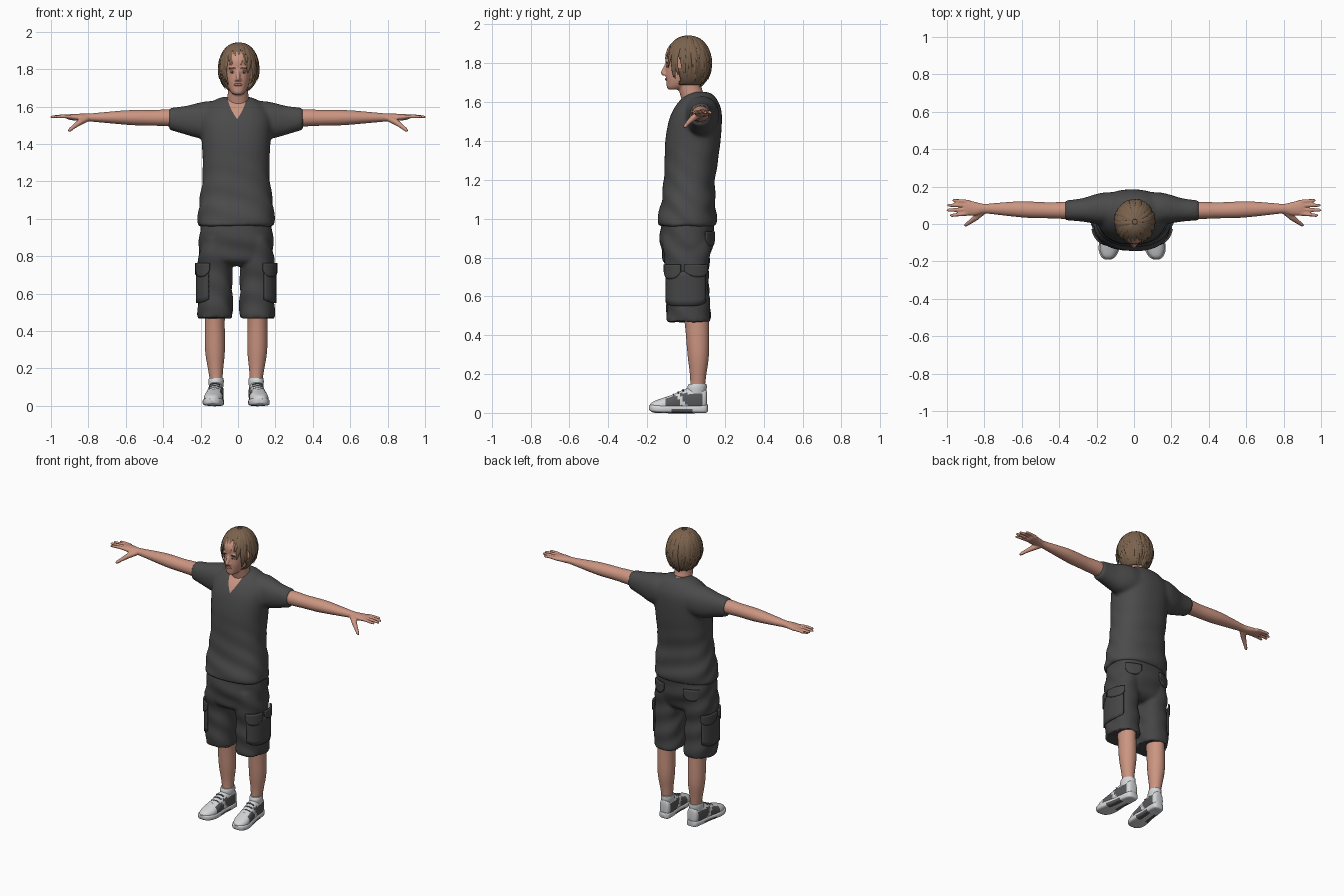
import bpy, bmesh, math, random
from mathutils import Vector, Matrix

random.seed(4)
if "Cube" in bpy.data.objects:
    bpy.data.objects.remove(bpy.data.objects["Cube"])

def material(name, *rgb):
    m = bpy.data.materials.new(name)
    m.use_nodes = True
    m.diffuse_color = (*rgb, 1)
    m.node_tree.nodes["Principled BSDF"].inputs["Base Color"].default_value = (*rgb, 1)
    return m

SKIN = material("skin", .60, .30, .22)
LIPS = material("lips", .42, .16, .13)
SHIRT = material("shirt_grey", .07, .07, .07)
SHORTS = material("shorts_grey", .06, .06, .06)
HAIR = material("hair_brown", .20, .125, .075)
LIGHT = material("shoe_light", .66, .67, .68)
DARK = material("shoe_dark", .10, .10, .105)
WHITE = material("eye_white", .60, .55, .52)
IRIS = material("eye_dark", .05, .03, .02)
CX = -.01  # the body sits slightly off centre

def bridge(bm, rings):
    rings = [[bm.verts.new(c) for c in ring] for ring in rings]
    n = len(rings[0])
    for r, q in zip(rings, rings[1:]):
        for i in range(n):
            bm.faces.new((r[i], r[(i + 1) % n], q[(i + 1) % n], q[i]))
    bm.faces.new(rings[0][::-1])
    bm.faces.new(rings[-1])

def smooth_rows(rows, k=4):
    """Catmull-Rom interpolation of cross-section rows."""
    out = []
    for i in range(len(rows) - 1):
        near = [rows[min(max(i + j, 0), len(rows) - 1)] for j in (-1, 0, 1, 2)]
        for t in (s / k for s in range(k)):
            out.append([b + .5 * t * (c - a + t * (2 * a - 5 * b + 4 * c - d + t * (3 * (b - c) + d - a)))
                        for a, b, c, d in zip(*near)])
    return out + [rows[-1]]

def loft(bm, axis, rows, n=32, p=2.0):
    """Rows are (position on axis, centre a, centre b, half a, half b)."""
    rings = []
    for t, a, b, ra, rb in smooth_rows(rows):
        ring = []
        for i in range(n):
            c, s = math.cos(math.tau * i / n), math.sin(math.tau * i / n)
            u = a + ra * math.copysign(abs(c) ** (2 / p), c)
            v = b + rb * math.copysign(abs(s) ** (2 / p), s)
            ring.append({"z": (u, v, t), "x": (t, u, v), "y": (u, t, v)}[axis])
        rings.append(ring)
    bridge(bm, rings)

def upright(rows, cx=0):
    """Rows (z, front, back, half width) to loft rows."""
    return [(z, cx, (f + b) / 2, w, (b - f) / 2) for z, f, b, w in rows]

def tube(bm, pts, radii, ups=None, flat=1.0, n=8):
    pts, rings = [Vector(q) for q in pts], []
    for i, q in enumerate(pts):
        d = (pts[min(i + 1, len(pts) - 1)] - pts[max(i - 1, 0)]).normalized()
        side = d.cross(ups[i] if ups else Vector((0, 0, 1))).normalized()
        up = side.cross(d) * flat
        rings.append([q + radii[i] * (side * math.cos(math.tau * j / n) + up * math.sin(math.tau * j / n))
                      for j in range(n)])
    bridge(bm, rings)

def ball(bm, loc, size, u=16, v=10):
    bmesh.ops.create_uvsphere(bm, u_segments=u, v_segments=v, radius=1,
                              matrix=Matrix.Translation(loc) @ Matrix.Diagonal((*size, 1)))

def finish(name, bm, mats, s=1, ox=0, remesh=0, smooth=3, solid=0):
    for v in bm.verts:
        v.co.x = ox + s * v.co.x
    bmesh.ops.recalc_face_normals(bm, faces=bm.faces)
    me = bpy.data.meshes.new(name)
    bm.to_mesh(me)
    bm.free()
    ob = bpy.data.objects.new(name, me)
    bpy.context.collection.objects.link(ob)
    for m in mats:
        me.materials.append(m)
    bpy.ops.object.select_all(action="DESELECT")
    ob.select_set(True)
    bpy.context.view_layer.objects.active = ob
    if remesh:
        m = ob.modifiers.new("union", "REMESH")
        m.mode, m.voxel_size = "VOXEL", remesh
        ob.modifiers.new("soften", "SMOOTH").iterations = smooth
        for m in ("union", "soften"):
            bpy.ops.object.modifier_apply(modifier=m)
    if solid:
        m = ob.modifiers.new("thickness", "SOLIDIFY")
        m.thickness, m.offset = solid, 1
    bpy.ops.object.shade_smooth_by_angle(angle=math.radians(50))
    return ob

def folded(ob, top):
    """Soft cloth folds that fade out towards the top."""
    bm = bmesh.new()
    bm.from_mesh(ob.data)
    for v in bm.verts:
        wave = math.sin(v.co.z * 48 + v.co.x * 14 + 4 * math.sin(v.co.y * 12))
        v.co += v.normal * .0035 * max(0, min(1, (top - v.co.z) * 3)) * wave
    return bm

# Shirt: torso and sleeves in one surface, cut to a V neck
bm = bmesh.new()
loft(bm, "z", upright([(.96, -.148, .152, .203), (1.0, -.145, .158, .205), (1.1, -.125, .15, .195),
                       (1.2, -.115, .15, .181), (1.3, -.11, .165, .179), (1.4, -.107, .178, .183),
                       (1.5, -.09, .185, .19), (1.56, -.066, .182, .18), (1.605, -.035, .165, .15),
                       (1.638, 0, .14, .11), (1.652, .03, .11, .07)], CX), 40, 2.3)
for s in (1, -1):
    loft(bm, "x", [(CX + s * x, y, z, ry, rz) for x, y, z, ry, rz in (
        (.05, .08, 1.53, .09, .09), (.14, .082, 1.53, .088, .1), (.2, .08, 1.526, .078, .095),
        (.27, .075, 1.527, .062, .077), (.36, .073, 1.535, .053, .058))], 28, 2.2)
shirt = finish("shirt", bm, [SHIRT, SKIN], remesh=.011, smooth=6)
bm = folded(shirt, 1.4)
tip = Vector((-.005, -.075, 1.535))
cuts = [Vector((-1.1 * s, -.62, 1)) for s in (1, -1)]
for nrm in cuts:
    bmesh.ops.bisect_plane(bm, geom=bm.verts[:] + bm.edges[:] + bm.faces[:], plane_co=tip, plane_no=nrm)
for f in bm.faces:
    f.material_index = int(all((f.calc_center_median() - tip).dot(c) > 0 for c in cuts))
bm.to_mesh(shirt.data)

# Shorts: hips and two legs
bm = bmesh.new()
loft(bm, "z", upright([(.75, -.07, .07, .1), (.78, -.115, .115, .185), (.84, -.128, .132, .197),
                       (.9, -.135, .145, .197), (1.0, -.125, .145, .185)], CX), 40, 2.4)
for s in (1, -1):
    loft(bm, "z", upright([(.47, -.1, .127, .093), (.52, -.1, .125, .094), (.6, -.1, .12, .092),
                           (.7, -.1, .115, .09), (.8, -.115, .122, .09), (.9, -.12, .13, .07)],
                          CX + s * .112), 32, 2.3)
shorts = finish("shorts", bm, [SHORTS], remesh=.01, smooth=4)
folded(shorts, 1.2).to_mesh(shorts.data)

def cloth_patch(name, s, x0, rx, ry, a0, a1, z0, z1, curve):
    """Curved plate wrapped round an upright oval, with a rounded lower edge."""
    bm, cols, last = bmesh.new(), 14, None
    for i in range(cols + 1):
        a = math.radians(a0 + (a1 - a0) * i / cols)
        c, sn = math.cos(a), math.sin(a)
        x = x0 + rx * math.copysign(abs(c) ** .87, c)
        y = .008 + ry * math.copysign(abs(sn) ** .87, sn)
        low = z0 + curve * abs(2 * i / cols - 1) ** 3
        col = [bm.verts.new((x, y, low + (z1 - low) * j / 6)) for j in range(7)]
        for j in range(6 if last else 0):
            bm.faces.new((last[j], col[j], col[j + 1], last[j + 1]))
        last = col
    finish(name, bm, [SHORTS], s, CX, solid=.01)

def turned(bm):
    """Set a shoe part under its leg with the toe a little outward."""
    for v in bm.verts:
        v.co.x += .112 - .09 * v.co.y
    bmesh.ops.recalc_face_normals(bm, faces=bm.faces)
    return [(f, f.calc_center_median()) for f in bm.faces]

for s, side in ((1, "left"), (-1, "right")):
    cloth_patch(side + "_cargo_pocket", s, .112, .093, .11, -72, 52, .55, .73, .02)
    cloth_patch(side + "_front_flap", s, .112, .098, .116, -76, -14, .69, .765, .035)
    cloth_patch(side + "_rear_flap", s, .112, .098, .116, -6, 56, .70, .765, .03)
    cloth_patch(side + "_back_pocket_flap", s, 0, .197, .138, 38, 72, .86, .935, .035)

    # Arm and hand
    bm = bmesh.new()
    loft(bm, "x", [(.25, .075, 1.535, .045, .046), (.36, .073, 1.54, .046, .046),
                   (.45, .073, 1.54, .043, .042), (.55, .076, 1.541, .044, .041),
                   (.62, .079, 1.542, .042, .037), (.72, .081, 1.542, .033, .028),
                   (.8, .082, 1.542, .026, .021), (.85, .082, 1.543, .037, .019),
                   (.9, .088, 1.544, .041, .015), (.915, .088, 1.544, .036, .009)], 24)
    for y0, y1, x1 in ((.056, .045, .985), (.078, .073, 1.003), (.1, .1, 1.0), (.119, .127, .972)):
        tube(bm, [(.88 + (x1 - .88) * t, y0 + (y1 - y0) * t, 1.544 + .004 * math.sin(3 * t))
                  for t in (0, .3, .6, .9, 1)], (.011, .0105, .0098, .0085, .005))
    tube(bm, [(.81, .065, 1.535), (.845, .035, 1.517), (.875, .012, 1.495),
              (.898, -.004, 1.476), (.905, -.01, 1.469)], (.018, .017, .0125, .0105, .006))
    finish(side + "_arm", bm, [SKIN], s, remesh=.0055, smooth=2)

    # Lower leg
    bm = bmesh.new()
    loft(bm, "z", [(z, x, (f + b) / 2, w, (b - f) / 2) for z, x, f, b, w in (
        (.09, .106, .02, .095, .033), (.14, .107, .022, .098, .034), (.2, .11, .02, .105, .041),
        (.3, .113, .008, .118, .053), (.45, .114, -.005, .118, .053), (.55, .112, -.02, .115, .055))])
    finish(side + "_lower_leg", bm, [SKIN], s, CX)

    # Shoe: sole, two-tone upper, collar and laces
    bm = bmesh.new()
    loft(bm, "y", [(.112, 0, .024, .018, .018), (.1, 0, .021, .036, .021), (.05, 0, .02, .043, .02),
                   (-.02, 0, .02, .045, .02), (-.09, 0, .02, .055, .02), (-.14, 0, .021, .054, .02),
                   (-.175, 0, .024, .038, .018), (-.19, 0, .027, .015, .012)], 24, 4)
    for f, c in turned(bm):
        f.material_index = int(-.07 < c.y < .03 and c.z < .022)
    finish(side + "_shoe_sole", bm, [LIGHT, DARK], s, CX)
    bm = bmesh.new()
    loft(bm, "y", [(.108, 0, .07, .015, .035), (.1, 0, .07, .033, .055), (.065, 0, .066, .04, .066),
                   (.02, 0, .064, .041, .066), (-.03, 0, .055, .042, .057), (-.08, 0, .044, .048, .046),
                   (-.13, 0, .036, .049, .037), (-.17, 0, .03, .034, .028), (-.185, 0, .03, .015, .014)],
         28, 2.4)
    for f, c in turned(bm):
        stripe = -.035 < c.y + (c.z - .06) * .6 < -.012
        f.material_index = int(abs(f.normal.x) > .55 and -.11 < c.y < .085 and c.z < .1 and not stripe)
    finish(side + "_shoe_upper", bm, [LIGHT, DARK], s, CX)
    bm = bmesh.new()
    loft(bm, "z", [(.1, 0, .055, .038, .047), (.13, 0, .057, .041, .05), (.148, 0, .06, .039, .046)])
    turned(bm)
    finish(side + "_shoe_collar", bm, [LIGHT], s, CX)
    bm = bmesh.new()
    for i in range(4):
        tube(bm, [(x, -.015 - .024 * i, .118 - .0115 * i - 9 * x * x)
                  for x in (-.026, -.013, 0, .013, .026)], [.0045] * 5)
    turned(bm)
    finish(side + "_laces", bm, [DARK], s, CX)

# Neck and head with nose, brows and ears
bm = bmesh.new()
loft(bm, "z", upright([(1.56, -.01, .12, .075), (1.62, -.025, .1, .06), (1.67, -.038, .082, .055),
                       (1.74, -.045, .075, .056)]))
loft(bm, "z", upright([(1.664, -.088, -.03, .02), (1.674, -.098, -.005, .035), (1.70, -.101, .045, .052),
                       (1.74, -.105, .08, .064), (1.79, -.103, .1, .071), (1.85, -.105, .105, .073),
                       (1.9, -.075, .085, .058), (1.925, -.03, .05, .03)]), 36, 2.2)
tube(bm, [(0, -.098, 1.80), (0, -.108, 1.775), (0, -.119, 1.752), (0, -.113, 1.738)],
     (.008, .010, .013, .010), [Vector((0, -1, .2))] * 4)
for s in (1, -1):
    ball(bm, (s * .011, -.107, 1.743), (.008, .009, .007))
    ball(bm, (s * .03, -.094, 1.805), (.022, .011, .007))
    ball(bm, (s * .074, .015, 1.77), (.01, .02, .032))
finish("head", bm, [SKIN], remesh=.0055)
for name, mat, x, y, z, size in (("eye", WHITE, .031, -.097, 1.784, (.013, .0045, .006)),
                                 ("iris", IRIS, .031, -.0995, 1.784, (.006, .0035, .0055)),
                                 ("eyebrow", IRIS, .031, -.1025, 1.806, (.018, .004, .003)),
                                 ("lips", LIPS, .008, -.103, 1.717, (.014, .0048, .0065))):
    bm = bmesh.new()
    for s in (1, -1):
        ball(bm, (s * x, y, z), size)
    finish(name, bm, [mat])

# Hair: a cap open at the face, covered by layered locks
HC, HR = Vector((.004, .012, 1.802)), Vector((.102, .112, .132))
bm = bmesh.new()
ball(bm, HC, HR, 40, 28)
spots = [(f, f.calc_center_median()) for f in bm.faces]
bmesh.ops.delete(bm, context="FACES", geom=[f for f, c in spots if c.z < (1.855 if c.y < -.03 else 1.69)])
finish("hair_cap", bm, [HAIR], solid=.004)
bm = bmesh.new()
for layer in range(4):
    for i in range(26):
        a = math.tau * (i + layer * .37 + random.uniform(-.3, .3)) / 26
        front, back = max(0, -math.sin(a)), max(0, math.sin(a))
        end_z = 1.715 - .035 * back + (.115 if front > .78 else .02 * front)
        end_z += layer * .034 * (1 - .6 * front) + random.uniform(-.012, .014)
        end = math.acos(max(-.95, (end_z - HC.z) / HR.z))
        sway, flare, width = random.uniform(-.28, .28), random.uniform(0, .1), random.uniform(.013, .018)
        pts, ups = [], []
        for t in (k / 8 for k in range(9)):
            phi, b = .12 + (end - .12) * t, a + sway * t * t
            d = Vector((math.cos(b) * math.sin(phi), math.sin(b) * math.sin(phi), math.cos(phi)))
            pts.append(HC + d * HR * (1.02 + .012 * layer * (1 - t) + flare * t ** 4))
            ups.append(d)
        tube(bm, pts, [width * w for w in (.35, .6, .85, 1, 1, .95, .8, .55, .12)], ups, .45, 6)
finish("hair_locks", bm, [HAIR])
